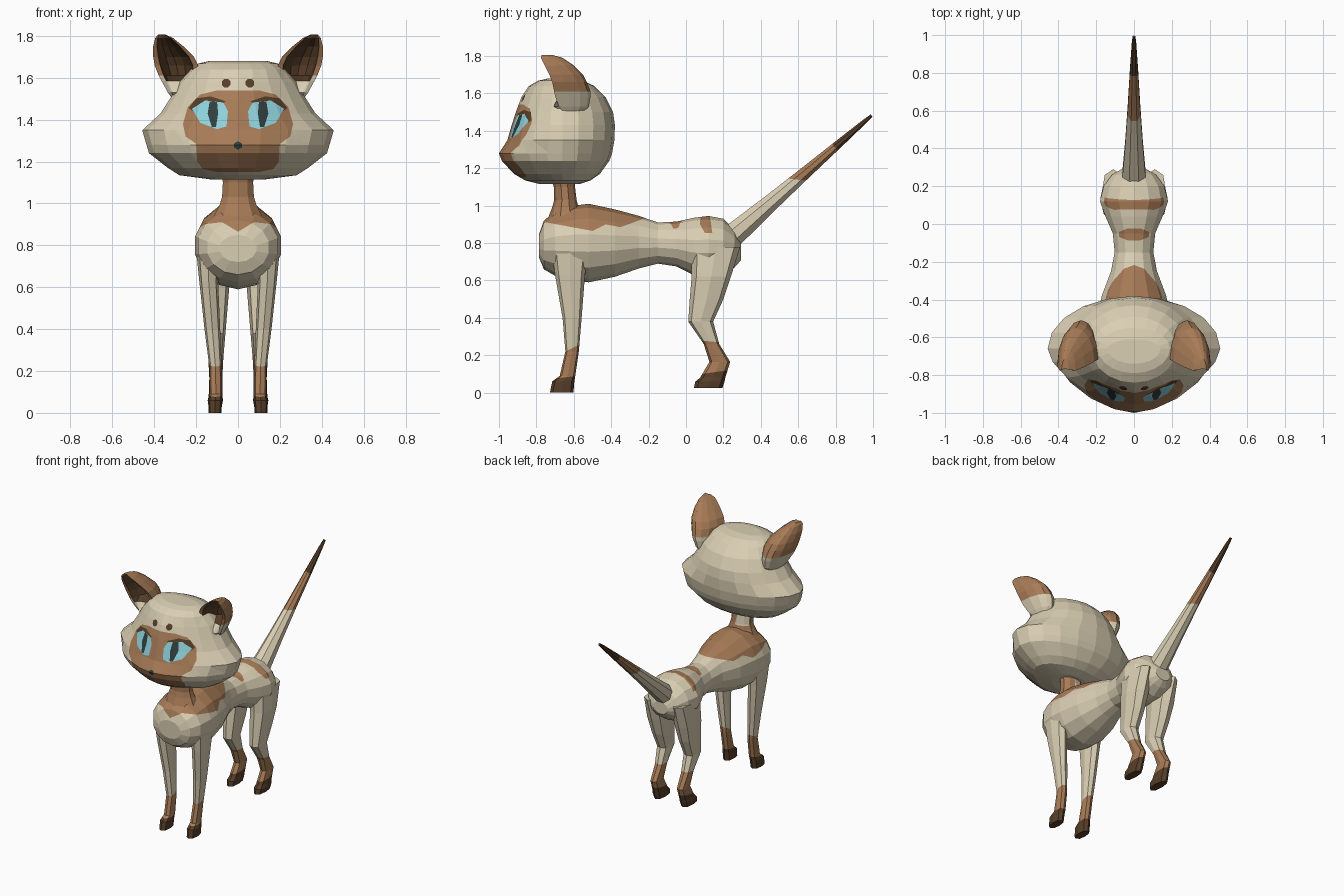
import bpy, bmesh
from math import sin, cos, pi
from mathutils import Vector

if "Cube" in bpy.data.objects:
    bpy.data.objects.remove(bpy.data.objects["Cube"], do_unlink=True)


def material(name, rgb):
    m = bpy.data.materials.new(name)
    m.use_nodes = True
    m.diffuse_color = (*rgb, 1)
    m.node_tree.nodes["Principled BSDF"].inputs["Base Color"].default_value = (*rgb, 1)
    return m


MATS = [material("cream fur", (.70, .62, .45)),
        material("brown fur", (.39, .20, .095)),
        material("dark brown fur", (.095, .048, .022)),
        material("eye blue", (.28, .65, .72)),
        material("slate", (.03, .05, .05))]
CREAM, BROWN, DARK, BLUE, SLATE = range(len(MATS))


def loft(rings):
    """Closed skin through rings of equal point count."""
    bm = bmesh.new()
    loops = [[bm.verts.new(p) for p in ring] for ring in rings]
    n = len(loops[0])
    for a, b in zip(loops, loops[1:]):
        for i in range(n):
            j = (i + 1) % n
            bm.faces.new((a[i], a[j], b[j], b[i]))
    bm.faces.new(loops[0][::-1])
    bm.faces.new(loops[-1])
    bmesh.ops.recalc_face_normals(bm, faces=bm.faces[:])
    return bm


def paint(bm, axes, poly, mat, keep=lambda c: True):
    """Cut a convex outline, projected along one axis, and colour its inside."""
    def to3d(p):
        v = Vector((0, 0, 0))
        v[axes[0]], v[axes[1]] = p
        return v
    pts = [to3d(p) for p in poly]
    mid = sum(pts, Vector()) / len(pts)
    faces = [f for f in bm.faces if keep(f.calc_center_median())]
    for p, q in zip(pts, pts[1:] + pts[:1]):
        d = q - p
        normal = to3d((d[axes[1]], -d[axes[0]])).normalized()
        if (mid - p).dot(normal) > 0:
            normal.negate()
        geom = set(faces)
        for f in faces:
            geom.update(f.edges)
            geom.update(f.verts)
        cut = bmesh.ops.bisect_plane(bm, geom=list(geom), dist=1e-5, plane_co=p, plane_no=normal)
        faces = [f for f in cut["geom"] if isinstance(f, bmesh.types.BMFace)
                 and (f.calc_center_median() - p).dot(normal) < 0]
    for f in faces:
        f.material_index = mat


def finish(name, bm):
    me = bpy.data.meshes.new(name)
    bm.to_mesh(me)
    bm.free()
    for m in MATS:
        me.materials.append(m)
    ob = bpy.data.objects.new(name, me)
    bpy.context.collection.objects.link(ob)
    return ob


def spow(v, e):
    return (1 if v > 0 else -1) * abs(v) ** e


def angles(n):
    return [2 * pi * (i + .5) / n for i in range(n)]


def disc(x, z, rx, rz, n=8):
    return [(x + rx * cos(a), z + rz * sin(a)) for a in angles(n)]


SIDE, FRONT, TOP = (1, 2), (0, 2), (0, 1)

# Body: y, bottom, top, half width
body = [(-.785, .72, .85, .09), (-.76, .66, .92, .15), (-.70, .625, .97, .195),
        (-.60, .60, 1.0, .21), (-.52, .59, 1.01, .205), (-.38, .62, .98, .175),
        (-.25, .665, .945, .125), (-.15, .69, .91, .105), (-.05, .675, .915, .115),
        (.04, .63, .935, .155), (.12, .62, .945, .185), (.2, .63, .93, .165),
        (.26, .67, .87, .12), (.295, .71, .80, .06)]
bm = loft([[(w * cos(a), y, (b + t) / 2 + (t - b) / 2 * sin(a)) for a in angles(14)]
           for y, b, t, w in body])
paint(bm, SIDE, [(-.8, .92), (-.5, .865), (-.43, .9), (-.43, 1.1), (-.8, 1.1)], BROWN)
paint(bm, SIDE, [(-.43, .9), (-.35, .885), (-.2, .94), (-.2, 1.1), (-.43, 1.1)], BROWN)
paint(bm, FRONT, [(-.1, .925), (0, .865), (.1, .925)], BROWN, lambda c: c.y < -.6)
paint(bm, TOP, disc(0, -.055, .085, .035), BROWN, lambda c: c.z > .8)
paint(bm, SIDE, [(.075, .9), (.1, .855), (.15, .855), (.13, .93), (.12, 1), (.08, 1)], BROWN)
finish("body", bm)

# Neck: z, y centre, radius
bm = loft([[(r * cos(a), y + .75 * r * sin(a), z) for a in angles(10)] for z, y, r in
           [(.94, -.645, .12), (.995, -.645, .092), (1.03, -.645, .08), (1.1, -.65, .076), (1.17, -.66, .085)]])
for f in bm.faces:
    f.material_index = BROWN
paint(bm, FRONT, [(-.07, 1.02), (.02, 1.02), (.0, 1.11), (-.07, 1.11)], CREAM, lambda c: c.y > -.62)
finish("neck", bm)

# Head: z, half width, front y, back y
head = [(1.115, .13, -.78, -.57), (1.135, .28, -.86, -.51), (1.17, .335, -.92, -.46),
        (1.24, .425, -.985, -.41), (1.28, .437, -1.0, -.395), (1.35, .457, -.955, -.383),
        (1.43, .37, -.932, -.38), (1.50, .325, -.91, -.39), (1.58, .28, -.88, -.43),
        (1.64, .225, -.84, -.49), (1.668, .19, -.79, -.55), (1.68, .14, -.74, -.61)]


def head_ring(z, w, front, back):
    ring = []
    for i in range(20):
        a = 2 * pi * i / 20
        e = 2 / 1.65 if sin(a) < 0 and z < 1.6 else 1
        depth = back + .66 if sin(a) > 0 else -.66 - front
        ring.append((w * spow(cos(a), e), -.66 + depth * spow(sin(a), e), z))
    return ring


bm = loft([head_ring(*r) for r in head])


def face_side(c):
    return c.y < -.72


def both(half):
    return [(x, z) for x, z in half] + [(-x, z) for x, z in half[::-1]]


paint(bm, FRONT, both([(.1, 1.54), (.18, 1.52), (.24, 1.46), (.263, 1.38), (.25, 1.32), (.2, 1.285)]),
      BROWN, face_side)
paint(bm, FRONT, both([(.2, 1.285), (.195, 1.2), (.17, 1.165), (.1, 1.15)]), BROWN, face_side)
for s in (1, -1):
    shapes = [
        (DARK, [(.235, 1.455), (.2, 1.502), (.13, 1.512), (.06, 1.488), (.1, 1.45), (.2, 1.43)]),
        (BLUE, [(.22, 1.452), (.157, 1.492), (.07, 1.482), (.048, 1.44),
                (.055, 1.368), (.1, 1.355), (.18, 1.385)]),
        (SLATE, [(.10, 1.485), (.135, 1.488), (.145, 1.43), (.125, 1.365), (.105, 1.365), (.095, 1.43)]),
        (DARK, disc(.057, 1.575, .022, .022))]
    for mat, poly in shapes:
        paint(bm, FRONT, [(s * x, z) for x, z in poly], mat, face_side)
paint(bm, FRONT, disc(0, 1.277, .022, .02, 6), SLATE, face_side)
finish("head", bm)

# Ears: z, inner x, outer x, front y, back y, hollow of the front
ear = [(1.48, .22, .30, -.64, -.56, -.3), (1.53, .20, .335, -.68, -.52, -.2),
       (1.585, .19, .365, -.70, -.51, .2), (1.61, .19, .378, -.705, -.51, .7),
       (1.66, .19, .398, -.715, -.53, .78), (1.70, .21, .405, -.73, -.55, .78),
       (1.75, .26, .405, -.755, -.60, .75), (1.79, .31, .395, -.775, -.66, .5),
       (1.806, .345, .383, -.772, -.715, .1)]
for s, side in ((1, "left"), (-1, "right")):
    rings = []
    for z, x0, x1, front, back, k in ear:
        c, w, d = (x0 + x1) / 2, (x1 - x0) / 2, back - front
        outer = [(s * (c + w * cos(pi * i / 8)), front + d * sin(pi * i / 8), z) for i in range(9)]
        inner = [(s * (c - .75 * w * cos(pi * i / 6)), front + k * d * sin(pi * i / 6), z)
                 for i in range(7)]
        rings.append(outer + inner)
    bm = loft(rings)
    n = len(rings[0])
    for i, f in enumerate(bm.faces):
        row, col = divmod(i, n)
        if row >= 3:
            f.material_index = BROWN
        if 2 <= row <= 6 and 9 <= col <= 14:
            f.material_index = DARK
    finish(side + "_ear", bm)

# Legs: z, front y, back y, inner x, outer x
front_leg = [(.78, -.72, -.52, .08, .2), (.63, -.70, -.54, .095, .185), (.4, -.66, -.558, .085, .16),
             (.22, -.645, -.573, .078, .137), (.09, -.675, -.592, .076, .135),
             (.06, -.715, -.597, .075, .143), (.0, -.728, -.602, .08, .14)]
hind_leg = [(.78, .03, .29, .05, .17), (.62, .03, .24, .04, .178), (.5, .02, .20, .05, .165),
            (.38, .012, .145, .06, .153), (.26, .095, .178, .07, .142), (.165, .125, .236, .075, .137),
            (.08, .075, .21, .074, .14), (.06, .05, .206, .072, .145), (.025, .042, .195, .078, .14)]


def leg(name, rows, s, sock, toe):
    rings = []
    for z, y0, y1, x0, x1 in rows:
        rings.append([(s * ((x0 + x1) / 2 + (x1 - x0) / 2 * spow(cos(a), .8)),
                       (y0 + y1) / 2 + (y1 - y0) / 2 * spow(sin(a), .8), z)
                      for a in [i * pi / 4 for i in range(8)]])
    bm = loft(rings)
    for mat, (za, zb) in ((BROWN, sock), (DARK, toe)):
        y0, y1 = rows[-1][1] - .1, rows[-1][2] + .1
        paint(bm, SIDE, [(y0, -.1), (y1, -.1), (y1, zb), (y0, za)], mat)
    finish(name, bm)


for s, side in ((1, "left"), (-1, "right")):
    leg(side + "_front_leg", front_leg, s, (.13, .29), (.06, .1))
    leg(side + "_hind_leg", hind_leg, s, (.29, .26), (.08, .13))

# Tail: straight taper rising to the back
base, tip = Vector((0, .25, .84)), Vector((0, .992, 1.482))
along = (tip - base).normalized()
up = Vector((0, -along.z, along.y))
rings = []
for t, r in ((-.06, .07), (0, .068), (.25, .05), (.5, .036), (.75, .024), (.95, .013), (1, .008)):
    rings.append([base.lerp(tip, t) + r * (Vector((cos(a), 0, 0)) + up * sin(a)) for a in angles(8)])
bm = loft(rings)
paint(bm, SIDE, [(.50, 1.15), (.68, 1.13), (1.2, 1.2), (1.2, 1.7), (.5, 1.7)], BROWN)
paint(bm, SIDE, [(.77, 1.35), (.84, 1.25), (1.2, 1.2), (1.2, 1.7), (.77, 1.7)], DARK)
finish("tail", bm)
